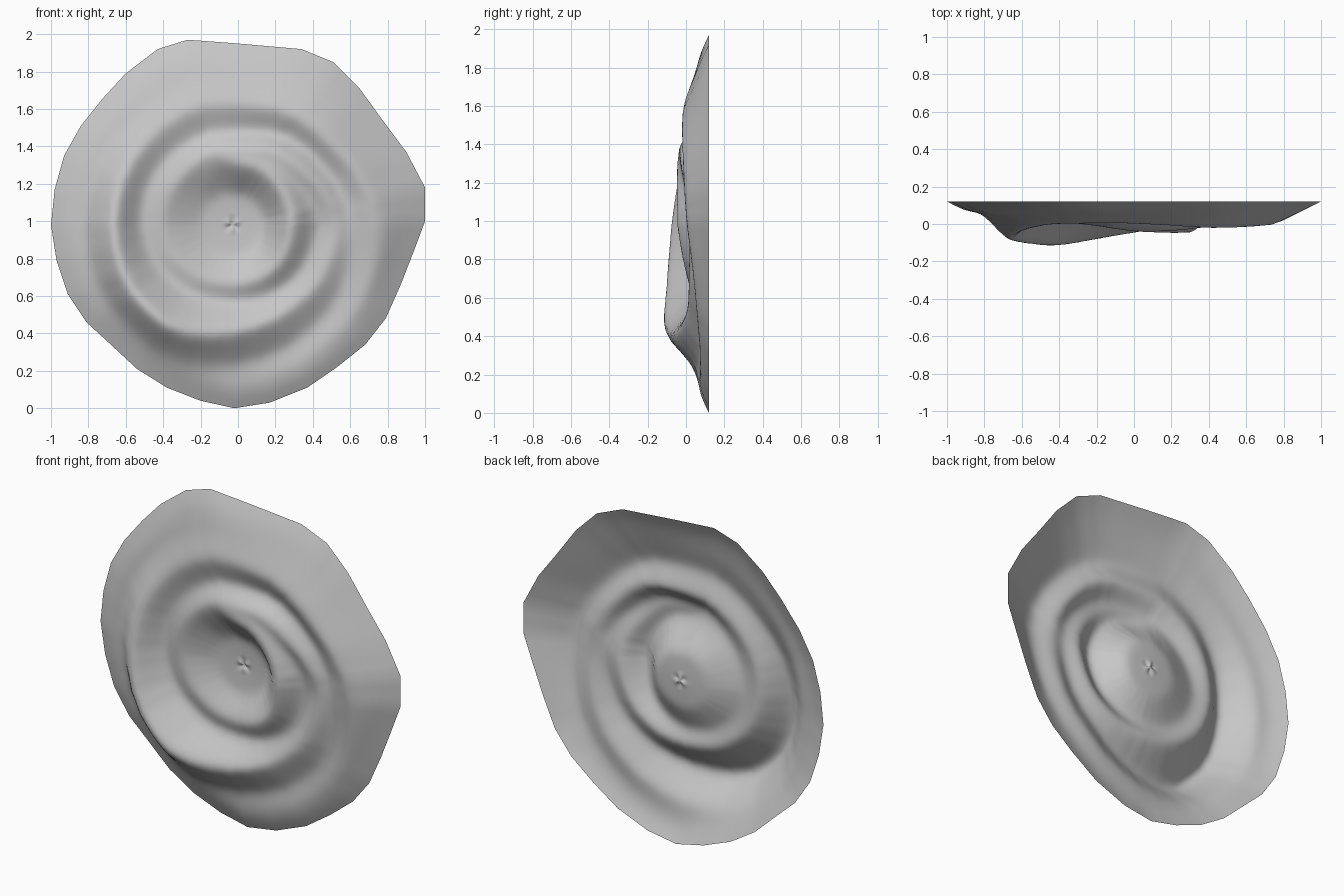
import bpy
import bmesh
import math

cube = bpy.data.objects.get("Cube")
if cube:
    bpy.data.objects.remove(cube, do_unlink=True)

CENTRE_X, CENTRE_Z = -0.03, 0.98
RIM_Y, LIP_Y, FLOOR_Y = 0.12, 0.085, 0.1
BOWL = (0.17, 0.09)
RINGS, SPLITS = 60, 3

# Irregular rim, counter-clockwise from the top
OUTLINE = [(-.27, 1.97), (-.43, 1.92), (-.6, 1.79), (-.72, 1.66), (-.84, 1.51),
           (-.93, 1.35), (-.98, 1.17), (-1, .98), (-.97, .79), (-.91, .61),
           (-.81, .46), (-.68, .34), (-.54, .21), (-.38, .11), (-.2, .04),
           (-.02, 0), (.17, .03), (.37, .11), (.53, .22), (.68, .34),
           (.79, .48), (.87, .66), (.94, .84), (1, 1), (1, 1.18), (.9, 1.37),
           (.78, 1.53), (.65, 1.71), (.51, 1.85), (.34, 1.92), (0, 1.95)]

# Spiral fold: turns, trough radius and y, then ridge radius and y
SPIRAL = [(-1, *BOWL, .34, -.06), (-.75, *BOWL, .31, -.07),
          (-.6, *BOWL, .32, -.01), (-.5, *BOWL, .31, .02),
          (-.4, *BOWL, .33, .02), (-.25, *BOWL, .37, .02),
          (-.12, .26, .05, .38, -.01), (0, .36, -.04, .42, -.04),
          (.12, .4, -.02, .47, -.05), (.25, .45, .05, .56, .01),
          (.4, .43, .06, .54, 0), (.5, .4, .06, .56, -.07),
          (.6, .43, .05, .65, -.145), (.75, .49, .04, .63, -.1),
          (.88, .5, .05, .64, -.01), (1, .49, .05, .65, 0),
          (1.12, .56, .05, .67, -.04), (1.25, .62, .04, .77, -.01),
          (1.32, .67, .07, .8, .04), (1.4, .7, .09, .81, .07),
          (1.5, .74, .06, .85, .07), (1.56, .78, .03, .86, .06),
          (1.75, .78, .06, .86, .07), (2, .78, .04, .86, .06)]


def blend(a, b, t):
    return a + (b - a) * t


def fold_at(turn):
    """Trough and ridge of the spiral at a number of turns."""
    for low, high in zip(SPIRAL, SPIRAL[1:]):
        if turn <= high[0]:
            t = (turn - low[0]) / (high[0] - low[0])
            row = [blend(a, b, t) for a, b in zip(low, high)]
            return [(row[1], row[2]), (row[3], row[4])]
    return [SPIRAL[-1][1:3], SPIRAL[-1][3:]]


def radial_profile(turn, rim_radius):
    """Depth along one spoke, crossing each winding of the spiral."""
    knots = [(0, FLOOR_Y), BOWL]
    for winding in (-1, 0, 1):
        for radius, depth in fold_at(turn + winding):
            if knots[-1][0] + 0.005 < radius < rim_radius * 0.9:
                knots.append((radius, depth))
    knots += [(rim_radius * 0.93, LIP_Y), (rim_radius, RIM_Y)]
    depths = []
    for ring in range(RINGS + 1):
        radius = rim_radius * ring / RINGS
        for (r0, y0), (r1, y1) in zip(knots, knots[1:]):
            if radius <= r1 + 1e-6:
                depths.append(blend(y0, y1, (radius - r0) / (r1 - r0)))
                break
    return depths


def soften(grid, passes):
    """Round the folds, holding the centre and the rim still."""
    count = len(grid)
    for _ in range(passes):
        grid = [[grid[s][r] if r in (0, RINGS) else
                 (4 * grid[s][r] + grid[s][r - 1] + grid[s][r + 1]
                  + grid[s - 1][r] + grid[(s + 1) % count][r]) / 8
                 for r in range(RINGS + 1)] for s in range(count)]
    return grid


# Rim points, evenly split along each straight rim edge
rim = []
for i, start in enumerate(OUTLINE):
    end = OUTLINE[(i + 1) % len(OUTLINE)]
    for k in range(SPLITS):
        rim.append((blend(start[0], end[0], k / SPLITS) - CENTRE_X,
                    blend(start[1], end[1], k / SPLITS) - CENTRE_Z))

turns = [math.atan2(x, z) / math.tau % 1 for x, z in rim]
grid = soften([radial_profile(t, math.hypot(*p)) for t, p in zip(turns, rim)], 12)

# Small pinched creases at the centre
for row, turn in zip(grid, turns):
    for ring in (1, 2):
        row[ring] += 0.005 * math.cos(3 * math.tau * turn)

# Swirled sheet
bm = bmesh.new()
hub = bm.verts.new((CENTRE_X, FLOOR_Y + 0.01, CENTRE_Z))
spokes = []
for (x, z), row in zip(rim, grid):
    spokes.append([bm.verts.new((CENTRE_X + x * r / RINGS, row[r],
                                 CENTRE_Z + z * r / RINGS))
                   for r in range(1, RINGS + 1)])
for s, spoke in enumerate(spokes):
    after = spokes[(s + 1) % len(spokes)]
    bm.faces.new((hub, spoke[0], after[0]))
    for r in range(RINGS - 1):
        bm.faces.new((spoke[r], spoke[r + 1], after[r + 1], after[r]))
for face in bm.faces:
    face.smooth = True

mesh = bpy.data.meshes.new("swirled_sheet")
bm.to_mesh(mesh)
bm.free()
sheet = bpy.data.objects.new("swirled_sheet", mesh)
bpy.context.collection.objects.link(sheet)

GREY = (0.57, 0.57, 0.57, 1)
grey = bpy.data.materials.new("light_grey")
grey.use_nodes = True
grey.diffuse_color = GREY
grey.node_tree.nodes["Principled BSDF"].inputs["Base Color"].default_value = GREY
mesh.materials.append(grey)
